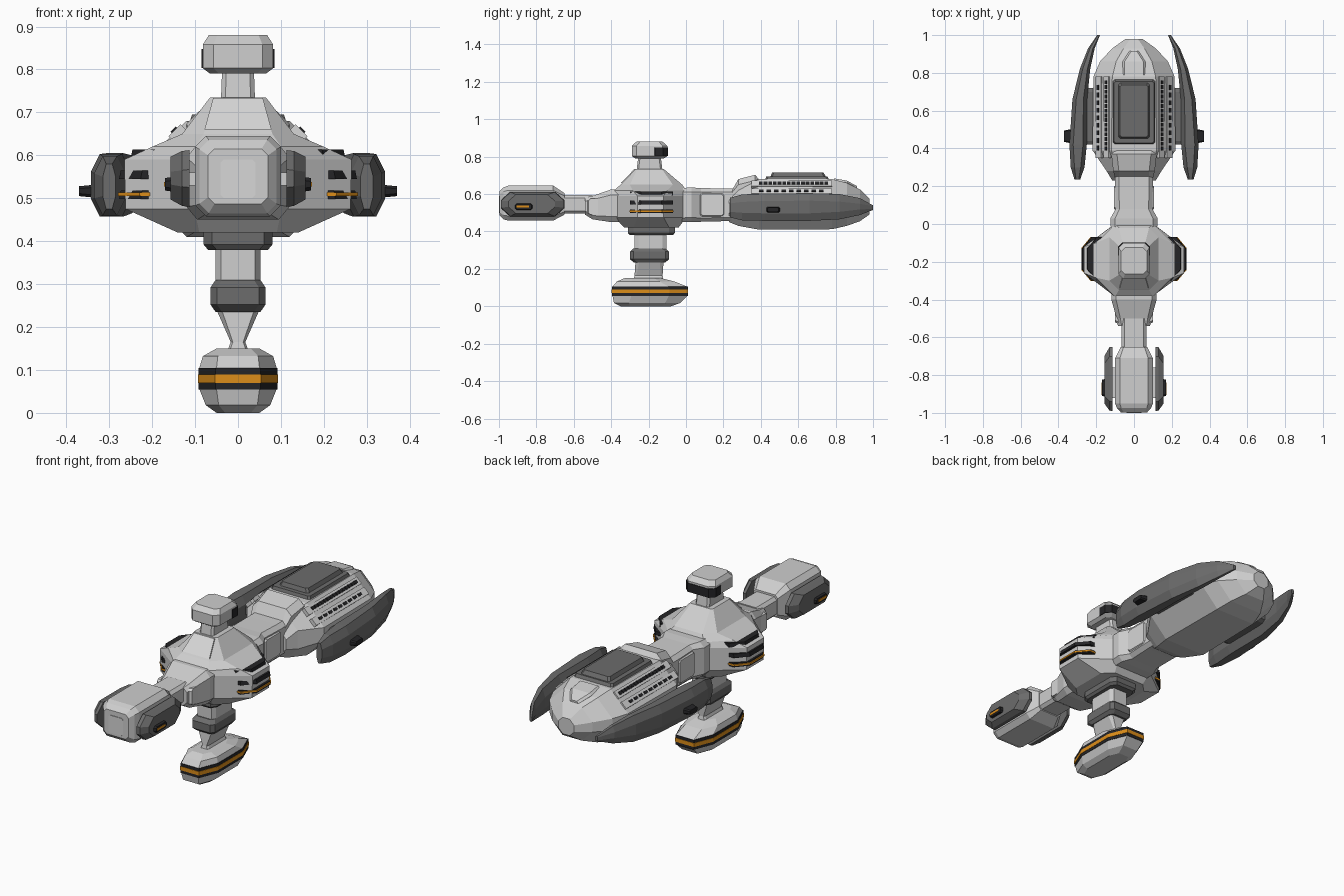
import bpy, bmesh


def material(name, r, g, b):
    m = bpy.data.materials.new(name)
    m.diffuse_color = (r, g, b, 1)
    return m


LIGHT = material("light_grey", 0.62, 0.62, 0.62)
PANEL = material("pale_panel", 0.68, 0.68, 0.68)
DARK = material("dark_grey", 0.15, 0.15, 0.15)
BLACK = material("vent_black", 0.018, 0.018, 0.02)
ORANGE = material("glow_orange", 0.72, 0.27, 0.01)


def skin(name, mat, bodies, mirror=False):
    """Each body is a list of rings, joined in order and capped."""
    bm = bmesh.new()
    for rings in bodies:
        vs = [[bm.verts.new(p) for p in r] for r in rings]
        n = len(vs[0])
        for a, b in zip(vs, vs[1:]):
            for i in range(n):
                j = (i + 1) % n
                bm.faces.new((a[i], a[j], b[j], b[i]))
        bm.faces.new(vs[0])
        bm.faces.new(vs[-1])
    bmesh.ops.remove_doubles(bm, verts=bm.verts, dist=1e-5)
    bmesh.ops.recalc_face_normals(bm, faces=bm.faces)
    me = bpy.data.meshes.new(name)
    bm.to_mesh(me)
    bm.free()
    me.materials.append(mat)
    ob = bpy.data.objects.new(name, me)
    bpy.context.collection.objects.link(ob)
    if mirror:
        ob.modifiers.new("mirror", 'MIRROR')
    return ob


def ring(axis, p, u0, u1, v0, v1, cu=0, cv=0):
    """Rectangle with cut corners, at p along the axis."""
    uv = [(u0 + cu, v0), (u1 - cu, v0), (u1, v0 + cv), (u1, v1 - cv),
          (u1 - cu, v1), (u0 + cu, v1), (u0, v1 - cv), (u0, v0 + cv)]
    put = {'X': lambda u, v: (p, u, v), 'Y': lambda u, v: (u, p, v),
           'Z': lambda u, v: (u, v, p)}[axis]
    return [put(u, v) for u, v in uv]


def pair(name, mat, axis, *stations):
    return skin(name, mat, [[ring(axis, *s) for s in stations]], True)


def centred(name, mat, axis, *stations):
    """Stations: position, half width, v0, v1, corner u, corner v."""
    return skin(name, mat, [[ring(axis, p, -h, h, *r) for p, h, *r in stations]])


# Central body with sloping roof
centred("central_body", LIGHT, 'Z',
        (.42, .14, -.33, -.04, .05, .05), (.475, .262, -.38, 0, .16, .12),
        (.59, .265, -.38, 0, .165, .12), (.62, .2, -.385, 0, .1, .1),
        (.65, .13, -.35, -.02, .05, .05), (.735, .065, -.27, -.12, .01, .01))
skin("roof_front_panel", PANEL, [[
    [(-.078, -.347, .66), (.078, -.347, .66), (.058, -.277, .733), (-.058, -.277, .733)],
    [(-.078, -.33, .66), (.078, -.33, .66), (.058, -.26, .733), (-.058, -.26, .733)]]])

# Side vent blades on the body
for i, (z, x) in enumerate([(.498, .277), (.545, .277), (.593, .25)]):
    pair(f"body_vent_{i}", BLACK, 'Z', (z, .1, x, -.30, -.07, .05, .06),
         (z + .02, .1, x - .004, -.30, -.07, .05, .06))
pair("body_vent_light", ORANGE, 'Z', (.505, .1, .279, -.302, -.068, .05, .06),
     (.513, .1, .279, -.302, -.068, .05, .06))

# Upper neck and lookout pod
centred("upper_neck", LIGHT, 'Z', (.72, .04, -.265, -.125, .01, .01),
        (.80, .037, -.255, -.135, .01, .01))
centred("lookout_pod", LIGHT, 'Z', (.79, .065, -.27, -.12, .02, .02),
        (.803, .082, -.29, -.1, .025, .025), (.858, .082, -.29, -.1, .025, .025),
        (.88, .068, -.265, -.125, .02, .02))
centred("lookout_window", BLACK, 'Z', (.803, .085, -.19, -.097, .025, .025),
        (.848, .085, -.19, -.097, .025, .025))

# Lower neck with two collars
centred("body_collar", DARK, 'Z', (.38, .07, -.3, -.07, .02, .03),
        (.392, .08, -.31, -.06, .02, .03), (.425, .08, -.31, -.06, .02, .03))
centred("lower_neck", LIGHT, 'Z', (.29, .052, -.275, -.105, .012, .02),
        (.39, .052, -.275, -.105, .012, .02))
centred("neck_collar", DARK, 'Z', (.235, .052, -.28, -.11, .015, .02),
        (.252, .064, -.3, -.09, .015, .02), (.292, .064, -.3, -.09, .015, .02),
        (.31, .052, -.28, -.11, .015, .02))
centred("tapered_neck", LIGHT, 'Z', (.14, .026, -.28, -.12, .005, .01),
        (.165, .017, -.275, -.125, .005, .01), (.24, .05, -.27, -.12, .012, .02))

# Lower pod with striped band
centred("lower_pod", LIGHT, 'Z', (0, .05, -.35, -.08, .02, .05),
        (.018, .075, -.385, -.03, .03, .08), (.055, .09, -.393, .008, .04, .1),
        (.105, .09, -.393, .008, .04, .1), (.132, .082, -.37, -.06, .035, .08),
        (.15, .05, -.33, -.13, .02, .04))
centred("lower_pod_band", BLACK, 'Z', (.055, .092, -.395, .01, .04, .1),
        (.105, .092, -.395, .01, .04, .1))
centred("lower_pod_light", ORANGE, 'Z', (.07, .0935, -.397, .012, .04, .1),
        (.09, .0935, -.397, .012, .04, .1))

# Front neck, collar and pod
centred("front_neck", LIGHT, 'Y', (-.68, .065, .495, .595, .015, .015),
        (-.5, .065, .495, .595, .015, .015))
centred("front_collar", LIGHT, 'Y', (-.54, .085, .49, .582, .02, .02),
        (-.5, .092, .465, .59, .02, .02), (-.4, .12, .45, .625, .025, .03),
        (-.3, .12, .45, .625, .025, .03))
pair("front_collar_panel", PANEL, 'X', (.08, -.53, -.43, .49, .575, .01, .01),
     (.1, -.52, -.41, .49, .575, .01, .01))
centred("front_pod", LIGHT, 'Y', (-.997, .07, .487, .615, .015, .015),
        (-.975, .09, .465, .636, .022, .022), (-.95, .1, .458, .645, .025, .025),
        (-.71, .1, .458, .645, .025, .025), (-.65, .07, .49, .605, .015, .015))
centred("front_pod_panel", PANEL, 'Y', (-1, .041, .5, .59, .008, .008),
        (-.99, .041, .5, .59, .008, .008))
pair("front_pod_plate", DARK, 'X', (.113, -.99, -.65, .48, .612, .05, .045),
     (.13, -.988, -.652, .482, .61, .05, .045), (.157, -.95, -.7, .497, .597, .04, .035))
pair("front_pod_strut", LIGHT, 'X', (.08, -.92, -.76, .53, .56), (.12, -.92, -.76, .53, .56))
pair("front_pod_vent", BLACK, 'X', (.15, -.915, -.82, .515, .55, .008, .008),
     (.17, -.91, -.825, .518, .547, .008, .008))
pair("front_pod_light", ORANGE, 'X', (.165, -.905, -.84, .527, .538),
     (.172, -.905, -.84, .527, .538))

# Rear neck
centred("rear_neck", LIGHT, 'Y', (-.08, .12, .45, .63, .02, .02),
        (.03, .125, .45, .635, .025, .025), (.08, .097, .452, .632, .02, .02),
        (.2, .1, .455, .63, .02, .02), (.26, .1, .455, .63, .02, .02))
pair("rear_neck_panel", PANEL, 'X', (.09, .07, .21, .475, .61, .01, .01),
     (.105, .08, .2, .485, .6, .01, .01))

# Rear hull with scoop ridge and deck plate
centred("rear_hull", LIGHT, 'Y', (.23, .115, .45, .60, .05, .05),
        (.28, .145, .43, .645, .06, .06), (.39, .22, .41, .68, .1, .1),
        (.78, .215, .412, .68, .1, .1), (.86, .18, .43, .66, .085, .085),
        (.93, .115, .455, .625, .06, .06), (.98, .045, .49, .575, .025, .025))
centred("scoop_ridge", LIGHT, 'Y', (.24, .1, .56, .61, .02, .01),
        (.28, .11, .58, .68, .03, .03), (.37, .12, .6, .703, .03, .03),
        (.39, .12, .6, .678, .03, .02))
centred("deck_plate", DARK, 'Z', (.67, .115, .42, .77, .01, .01),
        (.695, .107, .43, .755, .01, .01))
centred("deck_hatch", DARK, 'Z', (.69, .085, .45, .75, .01, .01),
        (.715, .075, .46, .735, .01, .01))
centred("tail_panel", LIGHT, 'Y', (.79, .06, .64, .684, .01, .01),
        (.86, .06, .63, .672, .01, .01), (.915, .025, .62, .642, .01, .01))


def slope_plate(x, half, rise, y0, y1):
    """Thin plate on the hull's 45 degree shoulder."""
    z = .8 - x
    pts = [(x - half - .01, z + half - .01), (x + half - .01, z - half - .01),
           (x + half + rise, z - half + rise), (x - half + rise, z + half + rise)]
    return [[(px, y, pz) for px, pz in pts] for y in (y0, y1)]


# Shoulder panels and their rows of slots
skin("shoulder_panel", PANEL, [slope_plate(.145, .014, .003, .35, .78),
                               slope_plate(.187, .014, .003, .35, .78)], True)
skin("upper_slots", BLACK, [slope_plate(.145, .006, .006, .39 + i * .025, .41 + i * .025)
                            for i in range(15)], True)
skin("lower_slots", BLACK, [slope_plate(.187, .005, .006, .39 + i * .04, .415 + i * .04)
                            for i in range(9)], True)

# Curved side nacelles with struts and vents
pair("side_nacelle", DARK, 'Y', (.235, .285, .315, .475, .58, .008, .03),
     (.3, .262, .335, .46, .598, .02, .04), (.42, .25, .342, .457, .603, .02, .04),
     (.66, .248, .326, .457, .605, .02, .04), (.82, .232, .287, .465, .6, .015, .04),
     (.93, .208, .243, .488, .578, .01, .03), (1, .18, .195, .515, .54, .003, .005))
pair("nacelle_strut", DARK, 'X', (.19, .42, .72, .5, .56, .02, .01),
     (.27, .42, .72, .5, .56, .02, .01))
pair("nacelle_vent", BLACK, 'X', (.32, .425, .505, .5, .533, .006, .006),
     (.37, .435, .495, .505, .528, .006, .006))
